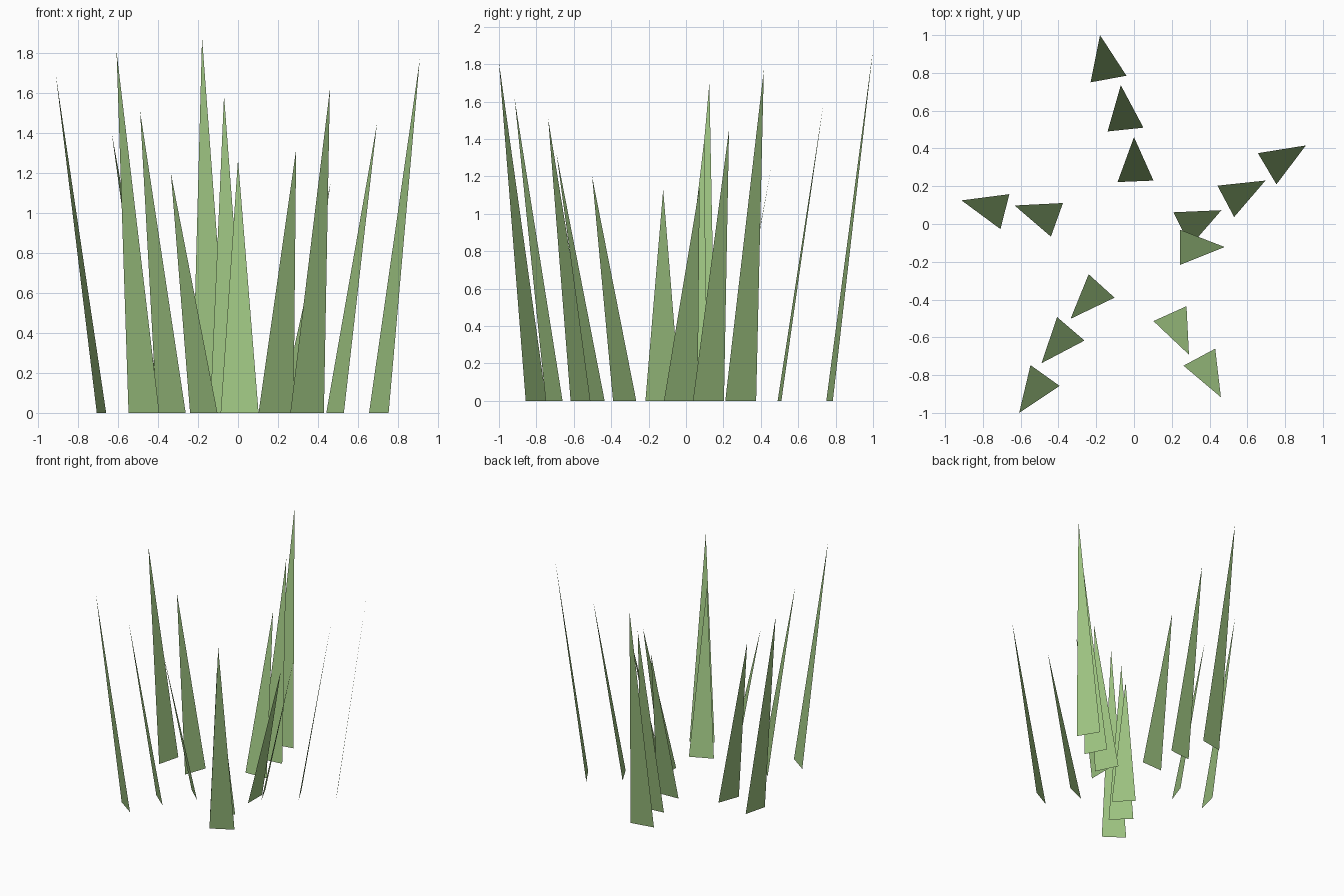
import bpy
from mathutils import Vector

# One flat green for every blade
green = bpy.data.materials.new("leaf_green")
green.diffuse_color = (0.34, 0.55, 0.22, 1.0)


def blade(name, a, b, tip):
    """Single flat leaf: two ground corners and a leaning tip, facing outward."""
    a, b, tip = Vector((*a, 0)), Vector((*b, 0)), Vector(tip)
    lean = tip - (a + b) / 2
    lean.z = 0
    if (b - a).cross(tip - a).dot(lean) < 0:
        a, b = b, a
    mesh = bpy.data.meshes.new(name)
    mesh.from_pydata([a, b, tip], [], [(0, 1, 2)])
    mesh.materials.append(green)
    bpy.context.collection.objects.link(bpy.data.objects.new(name, mesh))


# Rows of blades, each listed from the outside inward
rows = {
    "back_blade": [
        ((-0.23, 0.75), (-0.04, 0.785), (-0.18, 1.0, 1.88)),
        ((-0.14, 0.49), (0.05, 0.51), (-0.07, 0.735, 1.59)),
        ((-0.087, 0.222), (0.103, 0.23), (0.0, 0.46, 1.27))],
    "right_blade": [
        ((0.656, 0.375), (0.754, 0.21), (0.91, 0.416, 1.77)),
        ((0.442, 0.203), (0.53, 0.037), (0.696, 0.23, 1.45)),
        ((0.209, 0.062), (0.297, -0.118), (0.463, 0.073, 1.15))],
    "inner_blade": [
        ((0.243, -0.03), (0.243, -0.217), (0.48, -0.122, 1.13))],
    "front_right_blade": [
        ((0.262, -0.75), (0.43, -0.66), (0.46, -0.917, 1.62)),
        ((0.103, -0.514), (0.278, -0.435), (0.291, -0.692, 1.32))],
    "front_left_blade": [
        ((-0.548, -0.747), (-0.394, -0.857), (-0.608, -1.0, 1.81)),
        ((-0.407, -0.493), (-0.262, -0.617), (-0.49, -0.737, 1.51)),
        ((-0.24, -0.266), (-0.103, -0.39), (-0.336, -0.502, 1.2))],
    "left_blade": [
        ((-0.66, 0.158), (-0.707, -0.027), (-0.913, 0.125, 1.7)),
        ((-0.376, 0.111), (-0.44, -0.067), (-0.632, 0.098, 1.4))],
}
for row, blades in rows.items():
    for i, (a, b, tip) in enumerate(blades, 1):
        blade(f"{row}_{i}", a, b, tip)
